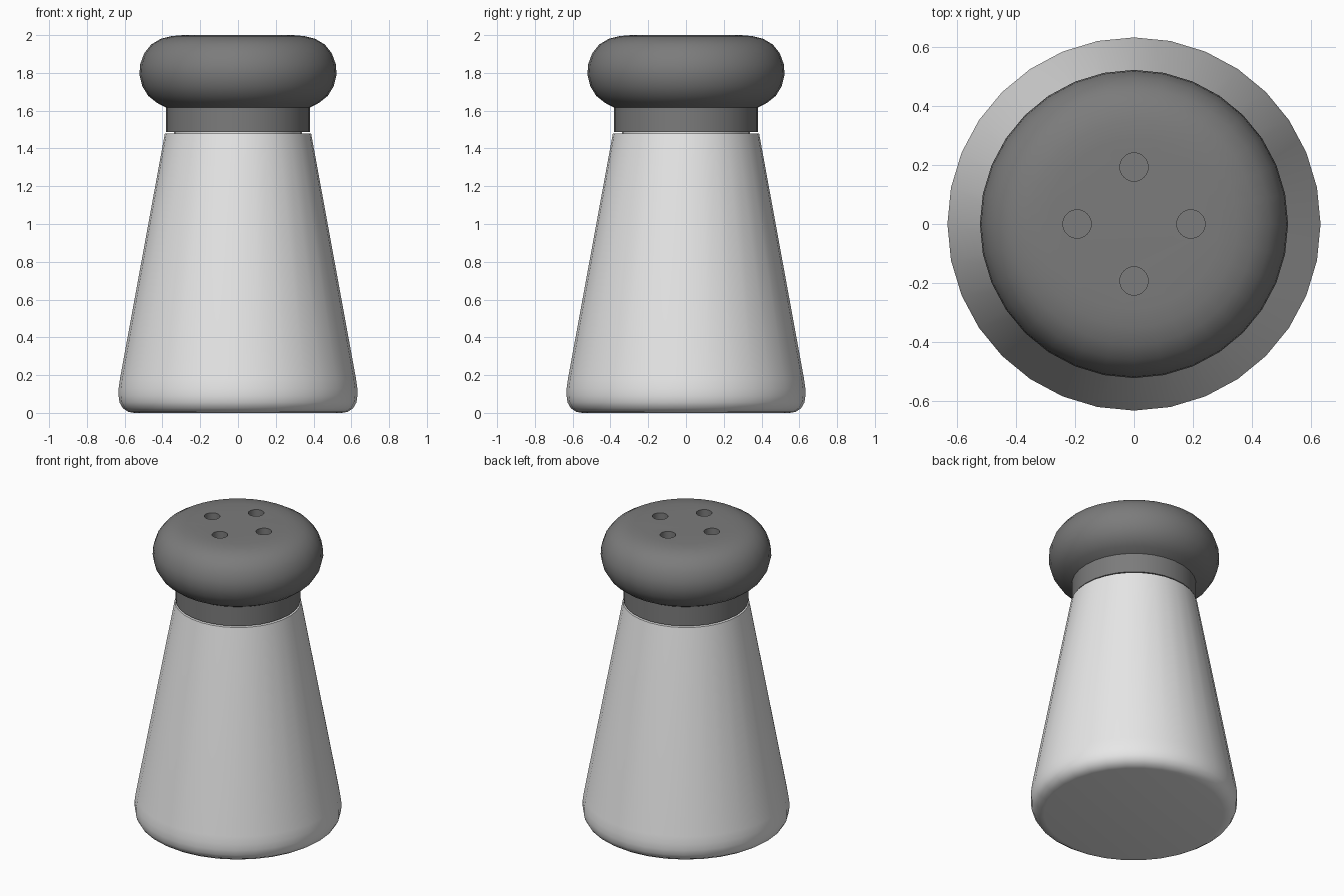
import bpy, bmesh, math

if "Cube" in bpy.data.objects:
    bpy.data.objects.remove(bpy.data.objects["Cube"])

SIDES = 32


def material(name, v):
    m = bpy.data.materials.new(name)
    m.diffuse_color = (v, v, v, 1)
    m.use_nodes = True
    m.node_tree.nodes["Principled BSDF"].inputs["Base Color"].default_value = m.diffuse_color
    return m


def lathe(name, profile, mat):
    """Revolve (radius, z) points from bottom to top and close both ends."""
    bm = bmesh.new()
    rings = []
    for r, z in profile:
        rings.append([bm.verts.new((r * math.cos(2 * math.pi * i / SIDES),
                                    r * math.sin(2 * math.pi * i / SIDES), z))
                      for i in range(SIDES)])
    for a, b in zip(rings, rings[1:]):
        for i in range(SIDES):
            j = (i + 1) % SIDES
            bm.faces.new((a[i], a[j], b[j], b[i]))
    bm.faces.new(rings[0][::-1])
    bm.faces.new(rings[-1])
    me = bpy.data.meshes.new(name)
    bm.to_mesh(me)
    bm.free()
    me.materials.append(mat)
    ob = bpy.data.objects.new(name, me)
    bpy.context.collection.objects.link(ob)
    return ob


def activate(ob):
    bpy.ops.object.select_all(action='DESELECT')
    ob.select_set(True)
    bpy.context.view_layer.objects.active = ob


light = material("light grey", 0.8)
dark = material("dark grey", 0.2)

# Tapered body with rounded foot and a narrow neck inside the collar
body = lathe("body", [(0.55, 0), (0.58, 0.005), (0.61, 0.025), (0.627, 0.055),
                      (0.632, 0.09), (0.632, 0.13), (0.625, 0.18),
                      (0.387, 1.48), (0.34, 1.48), (0.34, 1.55)], light)

# Collar and rounded cap
cap = lathe("cap", [(0.382, 1.488), (0.382, 1.617), (0.43, 1.642),
                    (0.475, 1.678), (0.507, 1.73), (0.522, 1.79),
                    (0.518, 1.845), (0.497, 1.903), (0.46, 1.95),
                    (0.41, 1.98), (0.35, 1.995), (0.29, 2.0)], dark)

# Four shaker holes
for k in range(4):
    a = k * math.pi / 2
    bpy.ops.mesh.primitive_cylinder_add(
        vertices=32, radius=0.048, depth=0.2,
        location=(0.193 * math.cos(a), 0.193 * math.sin(a), 2.0))
    cutter = bpy.context.object
    cutter.data.materials.append(dark)
    activate(cap)
    mod = cap.modifiers.new("hole", 'BOOLEAN')
    mod.operation = 'DIFFERENCE'
    mod.solver = 'EXACT'
    mod.object = cutter
    bpy.ops.object.modifier_apply(modifier=mod.name)
    bpy.data.objects.remove(cutter)

for ob in (body, cap):
    activate(ob)
    bpy.ops.object.shade_smooth_by_angle(angle=math.radians(30))
